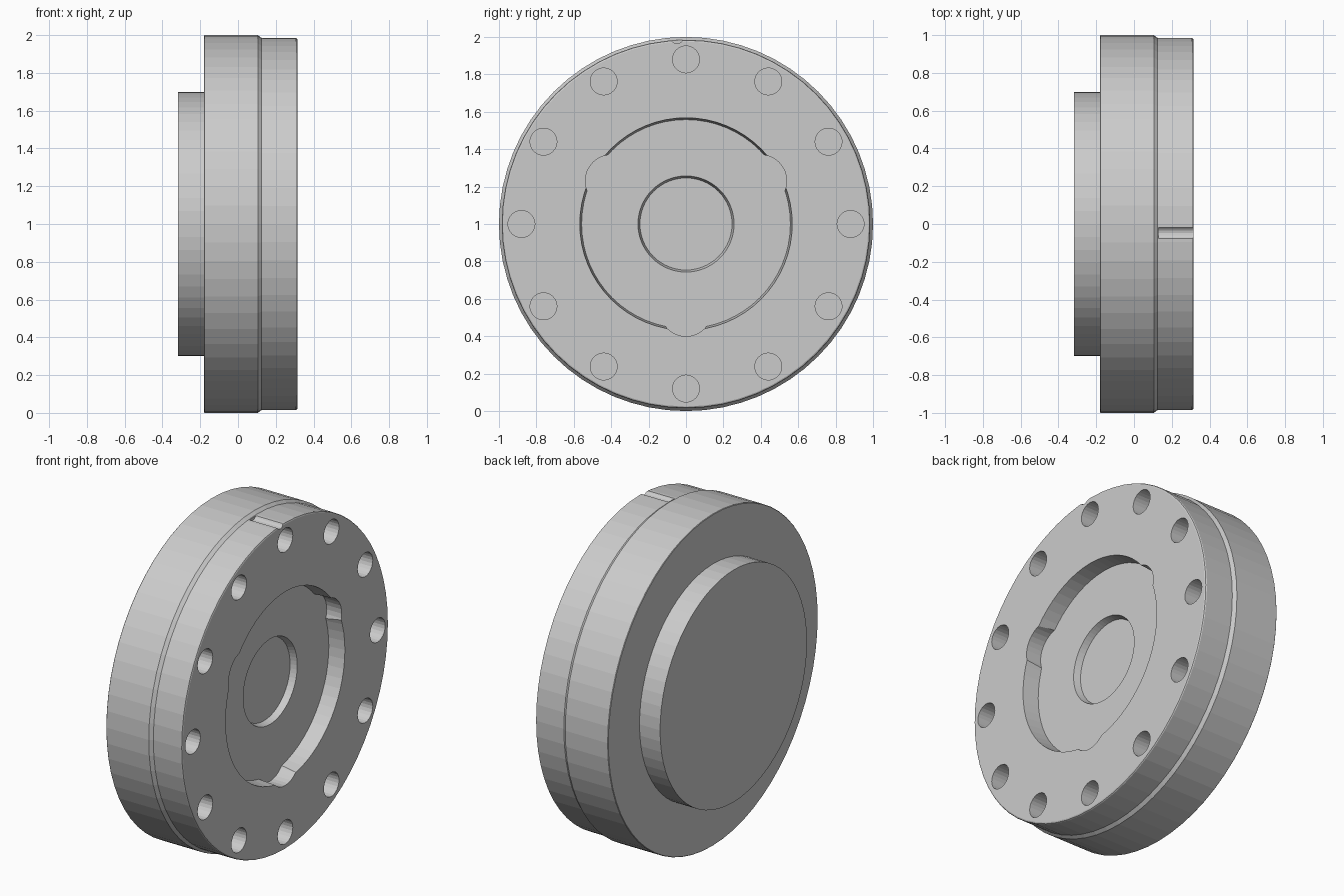
import bpy, bmesh, math
from mathutils import Vector

if "Cube" in bpy.data.objects:
    bpy.data.objects.remove(bpy.data.objects["Cube"])


def lathe(name, profile, segs, y=0.0, z=1.0, phase=0.0):
    """Closed solid turned around an x-parallel axis; profile = (x, radius) pairs."""
    bm = bmesh.new()
    rings = []
    for x, r in profile:
        rings.append([bm.verts.new((x,
                                    y + r * math.sin(phase + 2 * math.pi * i / segs),
                                    z + r * math.cos(phase + 2 * math.pi * i / segs)))
                      for i in range(segs)])
    for a, b in zip(rings, rings[1:]):
        for i in range(segs):
            j = (i + 1) % segs
            bm.faces.new((a[i], a[j], b[j], b[i]))
    bm.faces.new(rings[0])
    bm.faces.new(rings[-1])
    bmesh.ops.recalc_face_normals(bm, faces=bm.faces)
    mesh = bpy.data.meshes.new(name)
    bm.to_mesh(mesh)
    bm.free()
    obj = bpy.data.objects.new(name, mesh)
    bpy.context.collection.objects.link(obj)
    return obj


def cut(target, cutter):
    """Subtract cutter from target and remove the cutter."""
    cutter.hide_render = True
    mod = target.modifiers.new("cut", 'BOOLEAN')
    mod.operation = 'DIFFERENCE'
    mod.solver = 'EXACT'
    mod.object = cutter
    bpy.context.view_layer.objects.active = target
    bpy.ops.object.modifier_apply(modifier=mod.name)
    bpy.data.objects.remove(cutter, do_unlink=True)


FRONT = 0.315
FLOOR = 0.215
OUT = 0.40

# Stepped disc with rear boss and bevelled front rim
disc = lathe("flange_disc", [(-0.317, 0.70), (-0.18, 0.70), (-0.18, 0.997), (-0.177, 1.0),
                             (0.105, 1.0), (0.125, 0.985), (0.306, 0.985),
                             (0.312, 0.982), (FRONT, 0.975)], 64)

# Front pocket with slightly tapered wall
cut(disc, lathe("pocket_cutter", [(FLOOR, 0.558), (FRONT, 0.568), (OUT, 0.568)], 64))

# Three round lobes around the pocket
for k in range(3):
    a = math.radians(60 + 120 * k)
    cut(disc, lathe("lobe_cutter", [(FLOOR, 0.14), (OUT, 0.14)], 32,
                    0.46 * math.sin(a), 1 + 0.46 * math.cos(a)))

# Shallow round recess in the pocket floor
cut(disc, lathe("recess_cutter", [(FLOOR - 0.04, 0.246), (FLOOR, 0.257), (OUT, 0.257)], 64))

# Ring of twelve blind holes
for k in range(12):
    a = math.radians(30 * k)
    cut(disc, lathe("hole_cutter", [(0.11, 0.072), (OUT, 0.072)], 24,
                    0.88 * math.sin(a), 1 + 0.88 * math.cos(a)))

# Index notch on the top of the rim
cut(disc, lathe("notch_cutter", [(0.13, 0.035), (OUT, 0.035)], 16, -0.048, 2.0))
